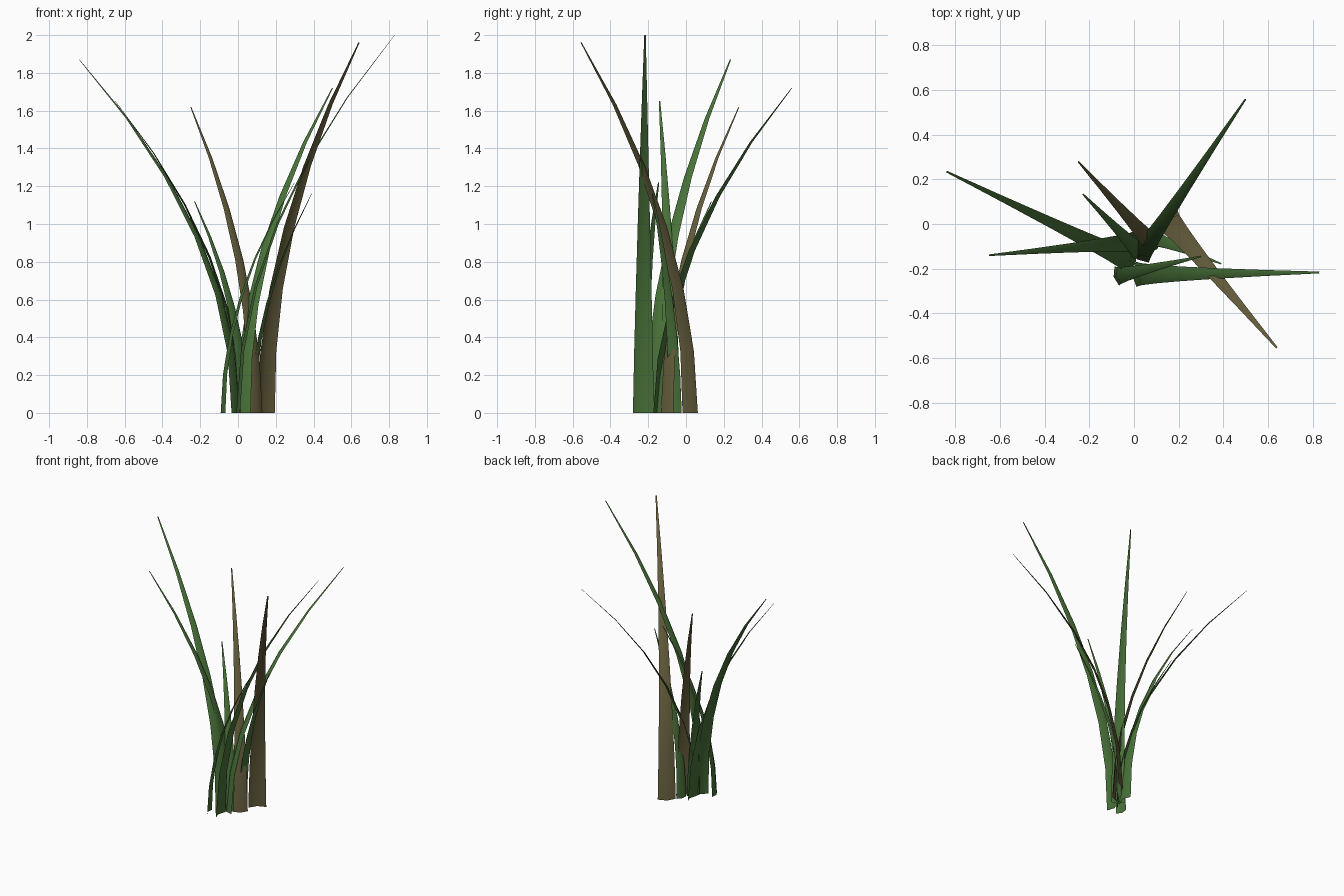
import bpy, math
from mathutils import Vector

if "Cube" in bpy.data.objects:
    bpy.data.objects.remove(bpy.data.objects["Cube"])


def material(name, rgb):
    m = bpy.data.materials.new(name)
    m.diffuse_color = (*rgb, 1)
    m.use_nodes = True
    m.node_tree.nodes["Principled BSDF"].inputs["Base Color"].default_value = m.diffuse_color
    return m


GREEN = material("leaf_green", (0.065, 0.165, 0.040))
BROWN = material("dry_brown", (0.135, 0.115, 0.047))
SEGMENTS = 6


def blade(name, base, tip, width, mat):
    """Creased, tapering blade that bends outward along a parabola."""
    base, tip = Vector((*base, 0)), Vector(tip)
    lean = Vector((tip.x - base.x, tip.y - base.y, 0))
    out = lean.normalized()
    side = Vector((-out.y, out.x, 0))
    verts, faces = [], []
    for i in range(SEGMENTS + 1):
        t = i / SEGMENTS
        w = width * (1 - 0.93 * t ** 1.15)
        centre = base + lean * t * t + Vector((0, 0, tip.z * t))
        # the keel is set back from the two edges, square to the path
        tangent = (lean * 2 * t + Vector((0, 0, tip.z))).normalized()
        keel = side.cross(tangent) * 0.17 * w
        if keel.dot(out) > 0:
            keel = -keel
        verts += [centre - side * w / 2, centre + keel, centre + side * w / 2]
    # two strips of quads, one on each side of the keel
    for i in range(SEGMENTS):
        for k in (0, 1):
            a = 3 * i + k
            faces.append((a, a + 3, a + 4, a + 1))
    mesh = bpy.data.meshes.new(name)
    mesh.from_pydata(verts, [], faces)
    mesh.materials.append(mat)
    mesh.shade_smooth()
    mesh.update()
    bpy.context.collection.objects.link(bpy.data.objects.new(name, mesh))


# base (x, y), tip (x, y, z), base width
blade("tall_right_blade", (0.01, -0.225), (0.83, -0.217, 2.0), 0.112, GREEN)
blade("tall_left_blade", (-0.01, -0.17), (-0.84, 0.235, 1.87), 0.11, GREEN)
blade("back_right_blade", (0.025, -0.145), (0.50, 0.56, 1.72), 0.10, GREEN)
blade("left_blade", (0.01, -0.08), (-0.65, -0.14, 1.65), 0.10, GREEN)
blade("short_left_blade", (0.03, -0.13), (-0.23, 0.135, 1.12), 0.09, GREEN)
blade("short_right_blade", (0.08, -0.06), (0.39, -0.178, 1.16), 0.08, GREEN)
blade("short_front_blade", (-0.077, -0.233), (0.30, -0.145, 1.22), 0.088, GREEN)
# dry blades
blade("dry_front_blade", (0.147, 0.022), (0.64, -0.555, 1.96), 0.125, BROWN)
blade("dry_back_blade", (0.092, -0.10), (-0.25, 0.28, 1.62), 0.10, BROWN)
